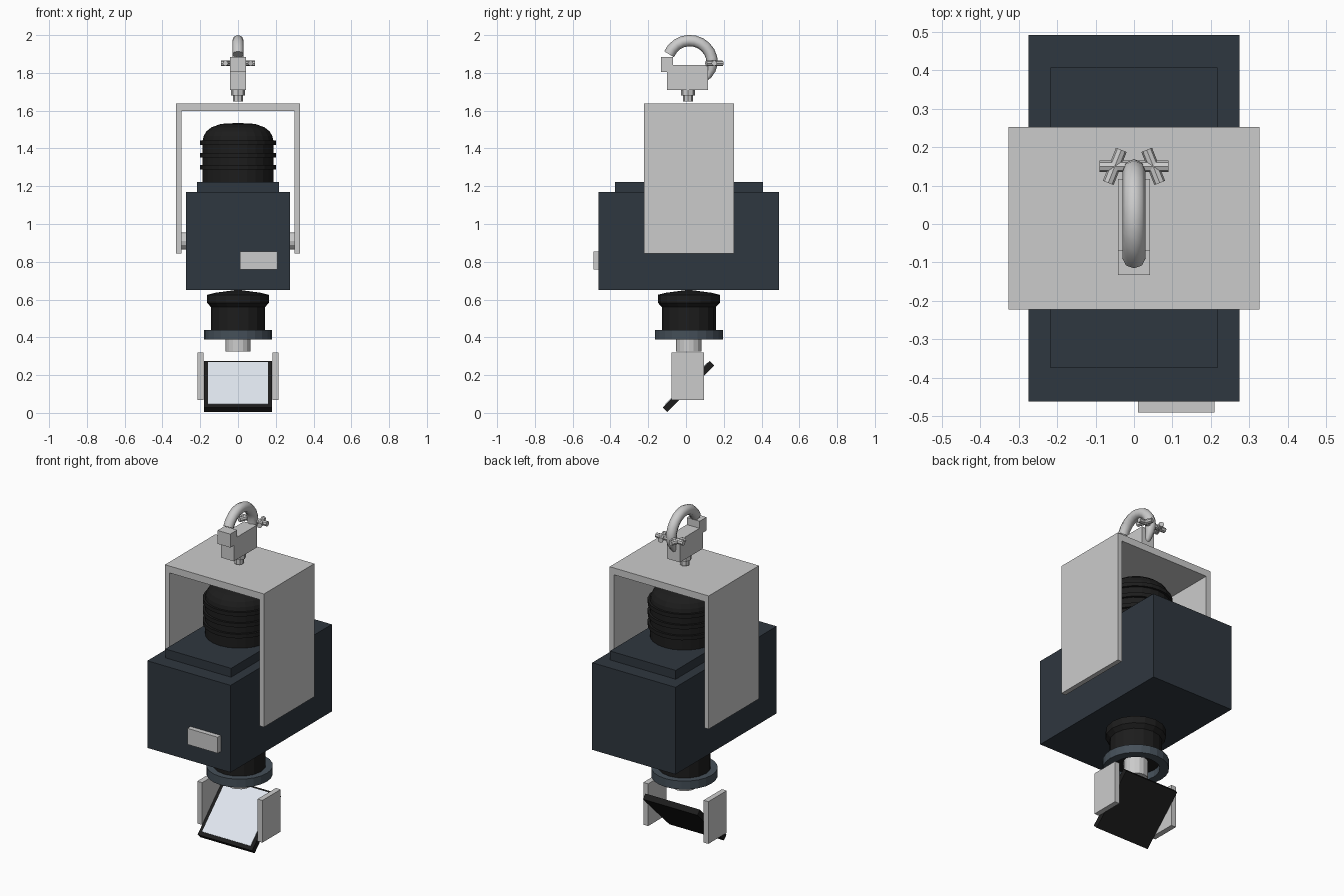
import bpy, bmesh, math
from mathutils import Matrix, Vector

if "Cube" in bpy.data.objects:
    bpy.data.objects.remove(bpy.data.objects["Cube"])

CY = 0.015  # common centre line in y


def material(name, r, g, b):
    m = bpy.data.materials.new(name)
    m.diffuse_color = (r, g, b, 1)
    m.use_nodes = True
    m.node_tree.nodes["Principled BSDF"].inputs["Base Color"].default_value = m.diffuse_color
    return m


NAVY = material("dark_blue_paint", 0.028, 0.038, 0.05)
STEEL_BLUE = material("blue_grey_paint", 0.06, 0.08, 0.10)
BLACK = material("black_rubber", 0.012, 0.012, 0.012)
MIRROR = material("mirror_glass", 0.75, 0.80, 0.87)


def finish(name, bm, mat=None):
    bmesh.ops.recalc_face_normals(bm, faces=bm.faces[:])
    me = bpy.data.meshes.new(name)
    bm.to_mesh(me)
    bm.free()
    ob = bpy.data.objects.new(name, me)
    bpy.context.collection.objects.link(ob)
    if mat:
        me.materials.append(mat)
    return ob


def box(name, lo, hi, mat=None):
    lo, hi = Vector(lo), Vector(hi)
    bm = bmesh.new()
    bmesh.ops.create_cube(bm, size=1, matrix=Matrix.Translation((lo + hi) / 2)
                          @ Matrix.Diagonal((*(hi - lo), 1)))
    return finish(name, bm, mat)


def lathe(name, profile, sides, mat=None):
    """Revolve (radius, z) points about the vertical centre line."""
    bm = bmesh.new()
    vs = [bm.verts.new((r, CY, z)) for r, z in profile]
    es = [bm.edges.new(p) for p in zip(vs, vs[1:])]
    bmesh.ops.spin(bm, geom=vs + es, cent=(0, CY, 0), axis=(0, 0, 1),
                   angle=math.tau, steps=sides, use_duplicate=False)
    bmesh.ops.remove_doubles(bm, verts=bm.verts[:], dist=1e-4)
    return finish(name, bm, mat)


def rod(name, a, b, radius, sides, mat=None):
    a, b = Vector(a), Vector(b)
    d = b - a
    bm = bmesh.new()
    bmesh.ops.create_cone(bm, cap_ends=True, segments=sides, radius1=radius,
                          radius2=radius, depth=d.length,
                          matrix=Matrix.Translation((a + b) / 2)
                          @ d.to_track_quat('Z', 'Y').to_matrix().to_4x4())
    return finish(name, bm, mat)


# Main housing, lid and label block
box("housing", (-0.275, -0.462, 0.65), (0.275, 0.492, 1.17), NAVY)
box("housing_lid", (-0.217, -0.375, 1.165), (0.217, 0.407, 1.223), NAVY)
box("connector_block", (0.01, -0.491, 0.758), (0.21, -0.46, 0.854))

# U-shaped yoke from one extruded profile
bm = bmesh.new()
outline = [(-0.327, 0.843), (-0.298, 0.843), (-0.298, 1.597), (0.298, 1.597),
           (0.298, 0.843), (0.327, 0.843), (0.327, 1.638), (-0.327, 1.638)]
face = bm.faces.new([bm.verts.new((x, -0.222, z)) for x, z in outline])
ext = bmesh.ops.extrude_face_region(bm, geom=[face], use_keep_orig=True)
bmesh.ops.translate(bm, vec=(0, 0.475, 0),
                    verts=[v for v in ext["geom"] if isinstance(v, bmesh.types.BMVert)])
finish("yoke", bm)

# Pivots and mirror brackets on both sides
for s, side in ((-1, "left"), (1, "right")):
    rod(f"yoke_pivot_{side}", (s * 0.27, CY, 0.91), (s * 0.30, CY, 0.91), 0.045, 12)
    x0, x1 = sorted((s * 0.183, s * 0.215))
    box(f"mirror_bracket_{side}", (x0, -0.077, 0.068), (x1, 0.096, 0.32))

# Ribbed dome on top of the housing
dome = [(0, 1.215), (0.187, 1.215)]
for z in (1.30, 1.365, 1.43):
    dome += [(0.187, z - 0.012), (0.2, z - 0.012), (0.2, z + 0.012), (0.187, z + 0.012)]
dome += [(0.182, 1.465), (0.168, 1.49), (0.14, 1.512), (0.09, 1.53), (0, 1.535)]
lathe("ribbed_dome", dome, 24, BLACK)

# Lens barrel, flange ring and rotor stem
lathe("lens_barrel", [(0, 0.43), (0.143, 0.43), (0.143, 0.56), (0.164, 0.583),
                      (0.164, 0.625), (0.12, 0.636), (0, 0.652)], 16, BLACK)
lathe("lens_flange", [(0.13, 0.388), (0.18, 0.388), (0.18, 0.438), (0.13, 0.438),
                      (0.13, 0.388)], 24, STEEL_BLUE)
rod("rotor_stem", (0, CY, 0.325), (0, CY, 0.435), 0.067, 16)

# Tilted mirror and its backing
tilt = Matrix.Translation((0, 0.012, 0.14)) @ Matrix.Rotation(math.radians(44.5), 4, 'X')
back = box("mirror_backing", (-0.18, -0.175, -0.018), (0.18, 0.175, 0.016), BLACK)
glass = box("mirror_face", (-0.16, -0.153, 0.0), (0.16, 0.165, 0.019), MIRROR)
for ob in (back, glass):
    ob.data.transform(tilt)

# Clamp body, jaw and bolt
rod("clamp_bolt", (0, CY - 0.005, 1.648), (0, CY - 0.005, 1.69), 0.026, 8)
rod("clamp_nut", (0, CY - 0.005, 1.68), (0, CY - 0.005, 1.715), 0.037, 8)
box("clamp_body", (-0.042, -0.1, 1.71), (0.042, 0.117, 1.843))
box("clamp_jaw", (-0.042, -0.133, 1.805), (0.042, -0.068, 1.885))

# Hook: tapered tube along an arc
cu = bpy.data.curves.new("clamp_hook", 'CURVE')
cu.dimensions = '3D'
cu.bevel_depth = 0.03
cu.bevel_resolution = 2
cu.use_fill_caps = True
n = 14
sp = cu.splines.new('POLY')
sp.points.add(n - 1)
for i, p in enumerate(sp.points):
    a = math.radians(157 - 207 * i / (n - 1))
    p.co = (0, 0.02 + 0.119 * math.cos(a), 1.852 + 0.119 * math.sin(a), 1)
    p.radius = 1 if i < n - 4 else 1 - 0.2 * (i - n + 4)
hook = bpy.data.objects.new("clamp_hook", cu)
bpy.context.collection.objects.link(hook)
bpy.context.view_layer.objects.active = hook
hook.select_set(True)
bpy.ops.object.convert(target='MESH')

# Wing screw through the hook
rod("wing_screw_bar", (-0.09, 0.15, 1.851), (0.09, 0.15, 1.851), 0.015, 8)
for s, side in ((-1, "left"), (1, "right")):
    rod(f"wing_screw_{side}", (s * 0.033, 0.193, 1.851), (s * 0.067, 0.107, 1.851), 0.015, 8)
